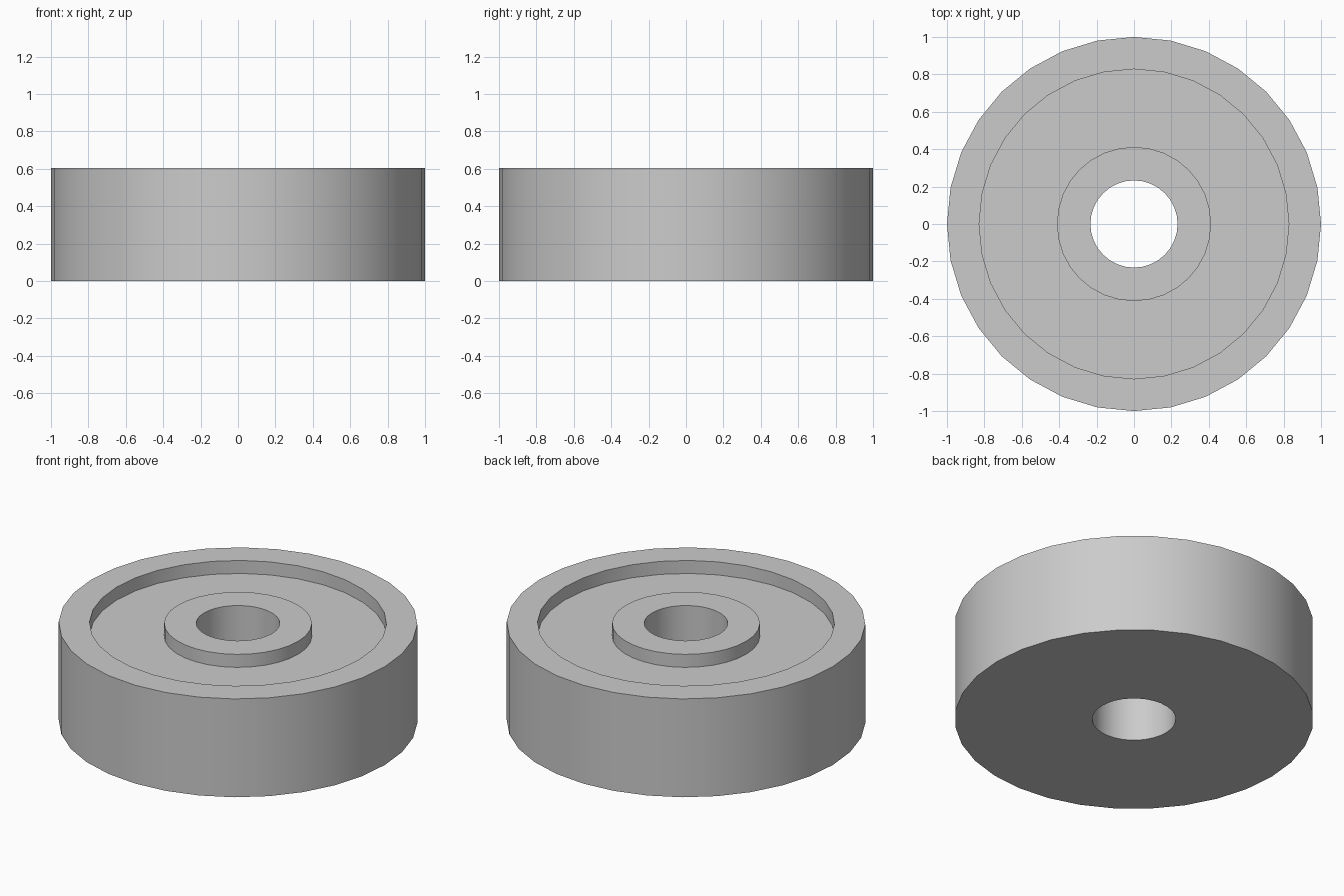
import bpy
import bmesh
import math

cube = bpy.data.objects.get("Cube")
if cube:
    bpy.data.objects.remove(cube, do_unlink=True)

SIDES = 32
HEIGHT = 0.605
FLOOR = HEIGHT - 0.08
BORE, HUB, RIM, OUTER = 0.233, 0.412, 0.828, 1.0

grey = bpy.data.materials.new("plain grey")
grey.use_nodes = True
colour = (0.6, 0.6, 0.6, 1.0)
grey.diffuse_color = colour
grey.node_tree.nodes["Principled BSDF"].inputs["Base Color"].default_value = colour


def lathe(name, profile):
    """Turn a closed (radius, z) profile around the z axis."""
    bm = bmesh.new()
    rings = []
    for i in range(SIDES):
        a = math.tau * i / SIDES
        rings.append([bm.verts.new((r * math.cos(a), r * math.sin(a), z))
                      for r, z in profile])
    for i, ring in enumerate(rings):
        after = rings[(i + 1) % SIDES]
        for j in range(len(profile)):
            k = (j + 1) % len(profile)
            bm.faces.new((ring[j], after[j], after[k], ring[k]))
    bmesh.ops.recalc_face_normals(bm, faces=bm.faces)
    mesh = bpy.data.meshes.new(name)
    bm.to_mesh(mesh)
    bm.free()
    mesh.materials.append(grey)
    obj = bpy.data.objects.new(name, mesh)
    bpy.context.collection.objects.link(obj)
    bpy.ops.object.select_all(action="DESELECT")
    obj.select_set(True)
    bpy.context.view_layer.objects.active = obj
    bpy.ops.object.shade_smooth_by_angle(angle=math.radians(30))
    return obj


# Wheel: flat underside, raised rim, recessed web, raised hub and through bore
lathe("wheel_body", [
    (BORE, 0), (OUTER, 0), (OUTER, HEIGHT), (RIM, HEIGHT),
    (RIM, FLOOR), (HUB, FLOOR), (HUB, HEIGHT), (BORE, HEIGHT),
])
